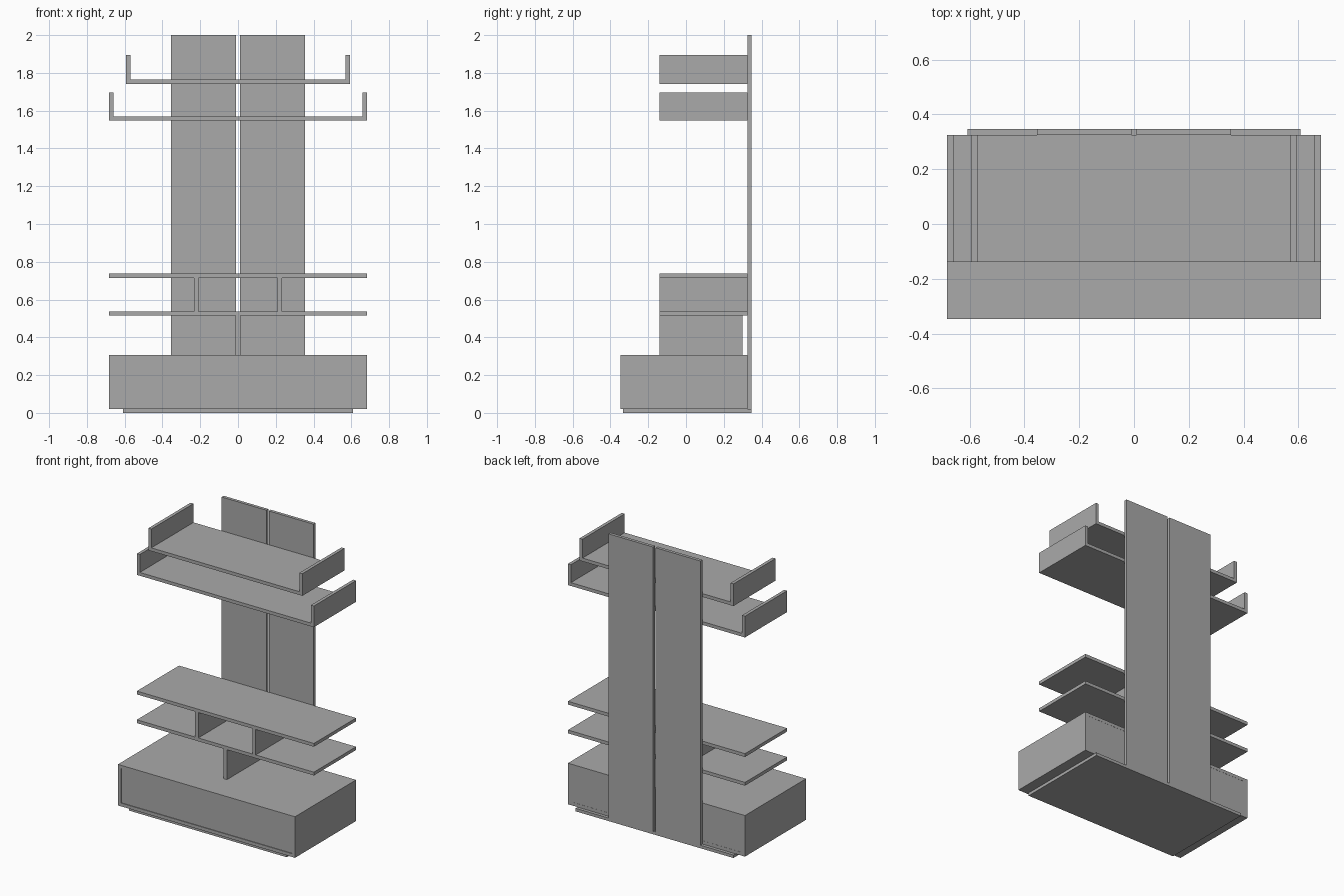
import bpy

if "Cube" in bpy.data.objects:
    bpy.data.objects.remove(bpy.data.objects["Cube"])

mat = bpy.data.materials.new("plain grey")
mat.diffuse_color = (0.4, 0.4, 0.4, 1)
mat.use_nodes = True
mat.node_tree.nodes["Principled BSDF"].inputs["Base Color"].default_value = mat.diffuse_color

T = 0.023                      # board thickness
Y0, Y1 = -0.139, 0.325         # shelf front and back
W = 0.682                      # half width of the wide shelves and cabinet


def board(name, x0, x1, y0, y1, z0, z1):
    xs, ys, zs = (x0, x1), (y0, y1), (z0, z1)
    verts = [(x, y, z) for x in xs for y in ys for z in zs]
    faces = [(0, 1, 3, 2), (4, 6, 7, 5), (0, 4, 5, 1),
             (2, 3, 7, 6), (0, 2, 6, 4), (1, 5, 7, 3)]
    me = bpy.data.meshes.new(name)
    me.from_pydata(verts, [], faces)
    me.materials.append(mat)
    ob = bpy.data.objects.new(name, me)
    bpy.context.collection.objects.link(ob)
    return ob


def pair(name, x0, x1, *rest):
    board(name + "_right", x0, x1, *rest)
    board(name + "_left", -x1, -x0, *rest)


# plinth
board("plinth", -0.608, 0.608, -0.333, 0.347, 0, 0.021)

# cabinet carcass with slightly recessed drawer front and back
CZ0, CZ1, CY = 0.021, 0.307, -0.347
board("cabinet_bottom", -W, W, CY, Y1, CZ0, CZ0 + T)
board("cabinet_top", -W, W, CY, Y1, CZ1 - T, CZ1)
pair("cabinet_side", W - T, W, CY, Y1, CZ0 + T, CZ1 - T)
board("drawer_front", -W + T, W - T, CY + 0.005, CY + 0.005 + T, CZ0 + T, CZ1 - T)
board("cabinet_back", -W + T, W - T, Y1 - T, Y1 - 0.001, CZ0 + T, CZ1 - T)

# tall back panels
pair("back_panel", 0.0095, 0.354, Y1, 0.347, 0.021, 2.0)

# lower shelves and their dividers
board("lower_shelf", -W, W, Y0, Y1, 0.515, 0.538)
board("desk_shelf", -W, W, Y0, Y1, 0.715, 0.738)
board("centre_divider", -0.0125, 0.0125, Y0, 0.30, CZ1, 0.515)
pair("shelf_divider", 0.2085, 0.2335, Y0, Y1, 0.538, 0.715)

# upper tray shelves with raised ends
for name, w, z, top in (("upper_shelf", W, 1.547, 1.695), ("top_shelf", 0.593, 1.742, 1.896)):
    board(name, -w, w, Y0, Y1, z, z + T)
    pair(name + "_end", w - T, w, Y0, Y1, z + T, top)
